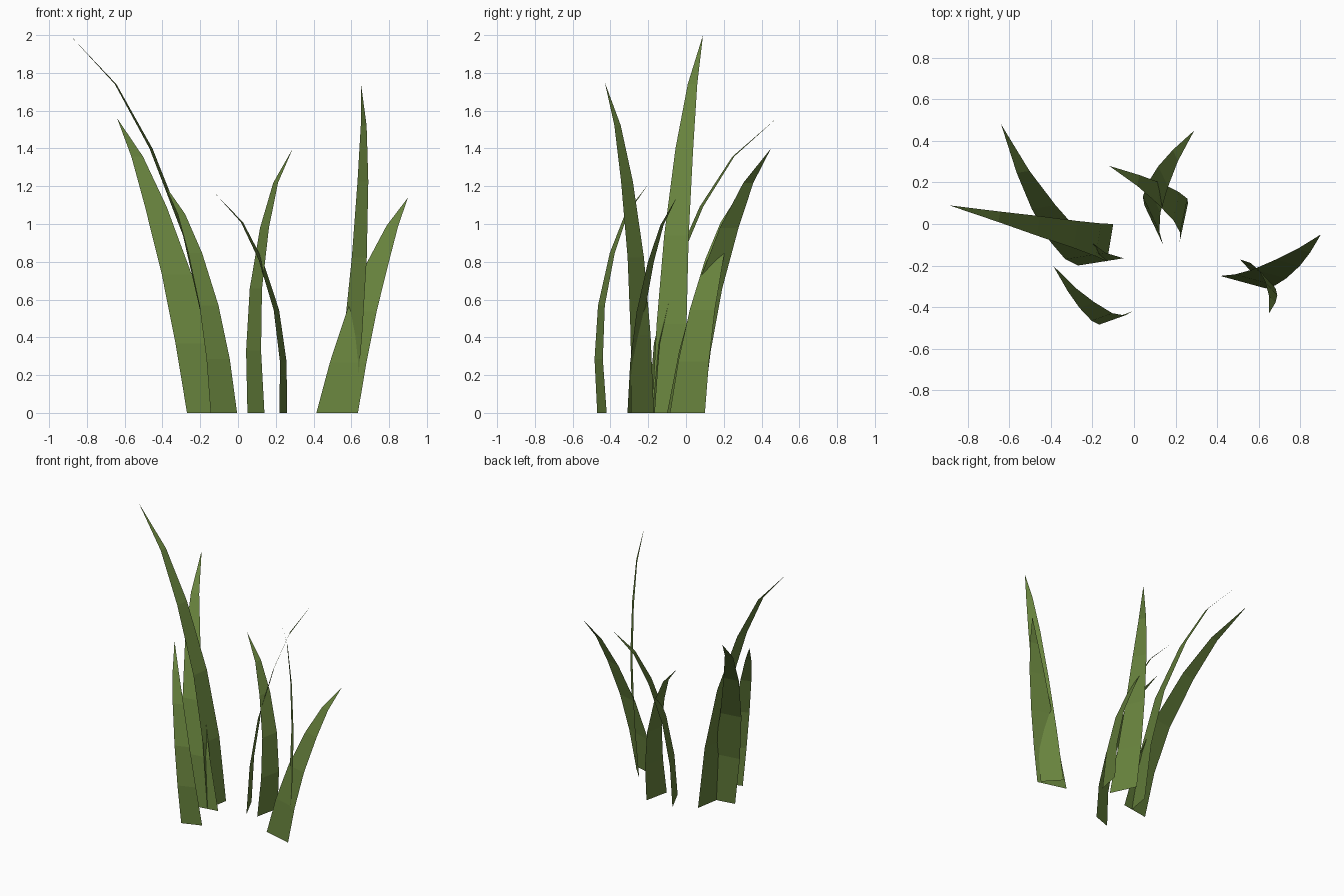
import bpy
import bmesh
from mathutils import Vector

cube = bpy.data.objects.get("Cube")
if cube:
    bpy.data.objects.remove(cube, do_unlink=True)

# Single leaf green
green = bpy.data.materials.new("leaf_green")
green.use_nodes = True
colour = (0.135, 0.222, 0.046, 1)
green.diffuse_color = colour
bsdf = green.node_tree.nodes["Principled BSDF"]
bsdf.inputs["Base Color"].default_value = colour
bsdf.inputs["Roughness"].default_value = 0.9

# Shared blade shape: height fraction, bend amount, width fraction
RINGS = [(0, 0, 1), (0.235, 0.03, 0.88), (0.47, 0.147, 0.72),
         (0.70, 0.38, 0.52), (0.87, 0.64, 0.28)]


def grass_blade(name, left, right, lean, tip):
    """Tapered strip: base corners, straight lean over full height, tip point."""
    left, right = Vector((*left, 0)), Vector((*right, 0))
    base, half = (left + right) / 2, (right - left) / 2
    tip = Vector(tip)
    lean = Vector((*lean, tip.z))
    bend = tip - base - lean
    bm = bmesh.new()
    pairs = []
    for t, f, w in RINGS:
        centre = base + lean * t + bend * f
        pairs.append([bm.verts.new(centre - half * w), bm.verts.new(centre + half * w)])
    for (a, b), (d, c) in zip(pairs, pairs[1:]):
        bm.faces.new((a, b, c, d))
    bm.faces.new((*pairs[-1], bm.verts.new(tip)))
    mesh = bpy.data.meshes.new(name)
    bm.to_mesh(mesh)
    bm.free()
    mesh.materials.append(green)
    obj = bpy.data.objects.new(name, mesh)
    bpy.context.collection.objects.link(obj)


# Right cluster
grass_blade("tallest_blade", (-0.13, -0.18), (-0.10, 0.0), (-0.16, 0.04), (-0.89, 0.09, 2.0))
grass_blade("right_wide_blade", (-0.27, -0.20), (-0.05, -0.165), (-0.29, 0.04), (-0.64, 0.48, 1.56))
grass_blade("front_blade", (-0.145, -0.47), (-0.005, -0.42), (-0.10, -0.12), (-0.39, -0.20, 1.21))

# Middle cluster
grass_blade("back_blade", (0.05, 0.09), (0.14, -0.10), (-0.09, 0.19), (0.29, 0.45, 1.40))
grass_blade("middle_short_blade", (0.22, -0.085), (0.26, 0.10), (0.05, 0.12), (-0.12, 0.28, 1.16))

# Left cluster
grass_blade("left_upright_blade", (0.62, -0.29), (0.51, -0.17), (0.20, -0.02), (0.65, -0.43, 1.75))
grass_blade("left_wide_blade", (0.415, -0.25), (0.635, -0.31), (0.23, 0.02), (0.90, -0.05, 1.14))
